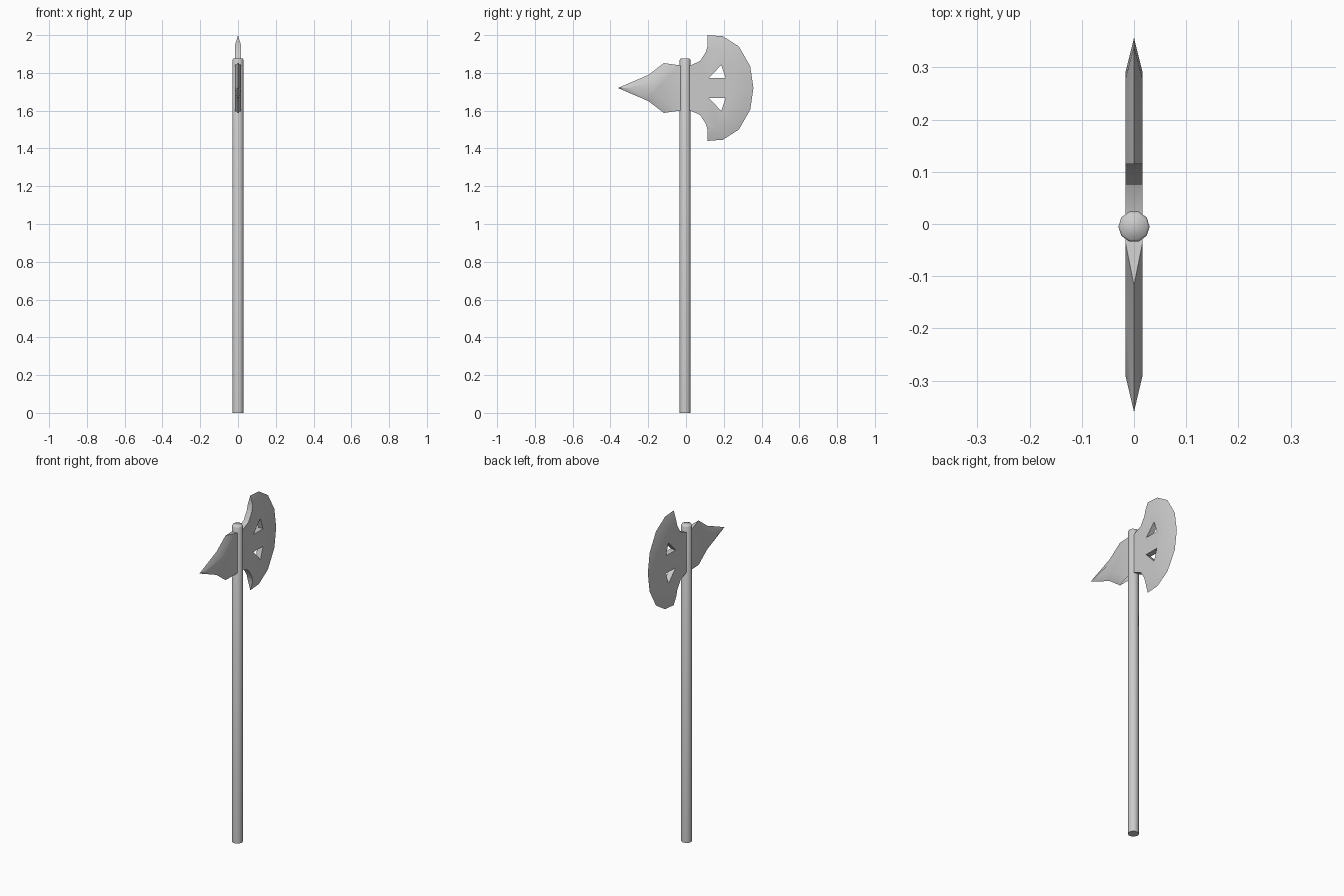
import bpy, bmesh, math

if "Cube" in bpy.data.objects:
    bpy.data.objects.remove(bpy.data.objects["Cube"])

T = 0.0165      # half thickness of the metal
MID = 1.72      # height of the head's symmetry line


def finish(bm, name, angle):
    bmesh.ops.remove_doubles(bm, verts=bm.verts, dist=1e-4)
    bmesh.ops.recalc_face_normals(bm, faces=bm.faces)
    me = bpy.data.meshes.new(name)
    bm.to_mesh(me)
    bm.free()
    ob = bpy.data.objects.new(name, me)
    bpy.context.collection.objects.link(ob)
    bpy.context.view_layer.objects.active = ob
    ob.select_set(True)
    if angle:
        bpy.ops.object.shade_smooth_by_angle(angle=math.radians(angle))
    ob.select_set(False)
    return ob


def mirrored(half):
    """Close an upper half outline with its reflection about MID."""
    flip = lambda p: p and (p[0], -p[1])
    lower = [(flip(r), flip(s)) for r, s in reversed(half) if r[1] > 0]
    return half + lower


def plate(name, outline):
    """Outline of (rim, inset): inset None = square edge, else sharp bevel to the rim."""
    bm = bmesh.new()
    pts = []
    for rim, inset in outline:
        y, z = inset or rim
        a, b = (bm.verts.new((s * T, y, MID + z)) for s in (1, -1))
        r = bm.verts.new((0, rim[0], MID + rim[1])) if inset else None
        pts.append((a, b, r))
    for (a, b, r), (a2, b2, r2) in zip(pts, pts[1:] + pts[:1]):
        if r or r2:
            for v, v2 in ((a, a2), (b, b2)):
                bm.faces.new([w for w in (v, r, r2, v2) if w])
            if not (r and r2):
                bm.faces.new((a, b, r or r2))
        else:
            bm.faces.new((a, b, b2, a2))
    bm.faces.new([p[0] for p in pts])
    bm.faces.new([p[1] for p in pts])
    return finish(bm, name, 30)


# ten-sided shaft with a slightly eased top rim
bm = bmesh.new()
rings = []
for r, z in ((0.03, 0), (0.03, 1.868), (0.026, 1.875)):
    rings.append([bm.verts.new((r * math.cos(i * math.tau / 10),
                                -0.005 + r * math.sin(i * math.tau / 10), z))
                  for i in range(10)])
for lo, hi in zip(rings, rings[1:]):
    for i in range(10):
        j = (i + 1) % 10
        bm.faces.new((lo[i], lo[j], hi[j], hi[i]))
bm.faces.new(rings[0])
bm.faces.new(rings[-1])
finish(bm, "shaft", 62)

# crescent blade
blade = plate("axe_blade", mirrored([
    ((0.0, 0.12), None), ((0.025, 0.12), None), ((0.075, 0.143), None),
    ((0.105, 0.19), None), ((0.115, 0.225), None),
    ((0.115, 0.28), (0.115, 0.225)), ((0.195, 0.274), (0.175, 0.212)),
    ((0.28, 0.22), (0.237, 0.17)), ((0.34, 0.115), (0.278, 0.09)),
    ((0.357, 0.0), (0.29, 0.0))]))

# triangular windows cut through the blade
bm = bmesh.new()
for s in (1, -1):
    tri = [(0.12, 0.052), (0.187, 0.122), (0.21, 0.052)]
    f = bm.faces.new([bm.verts.new((-0.1, y, MID + s * z)) for y, z in tri])
    ext = bmesh.ops.extrude_face_region(bm, geom=[f], use_keep_orig=True)
    bmesh.ops.translate(bm, vec=(0.2, 0, 0),
                        verts=[v for v in ext["geom"] if isinstance(v, bmesh.types.BMVert)])
cutter = finish(bm, "window_cutter", 0)
cutter.hide_render = True
cutter.hide_viewport = True
mod = blade.modifiers.new("windows", 'BOOLEAN')
mod.operation = 'DIFFERENCE'
mod.solver = 'EXACT'
mod.object = cutter

# back spike
plate("back_spike", mirrored([
    ((0.0, 0.115), None), ((-0.035, 0.12), None),
    ((-0.117, 0.132), (-0.105, 0.085)), ((-0.2, 0.069), (-0.175, 0.032)),
    ((-0.36, 0.0), (-0.29, 0.0))]))
